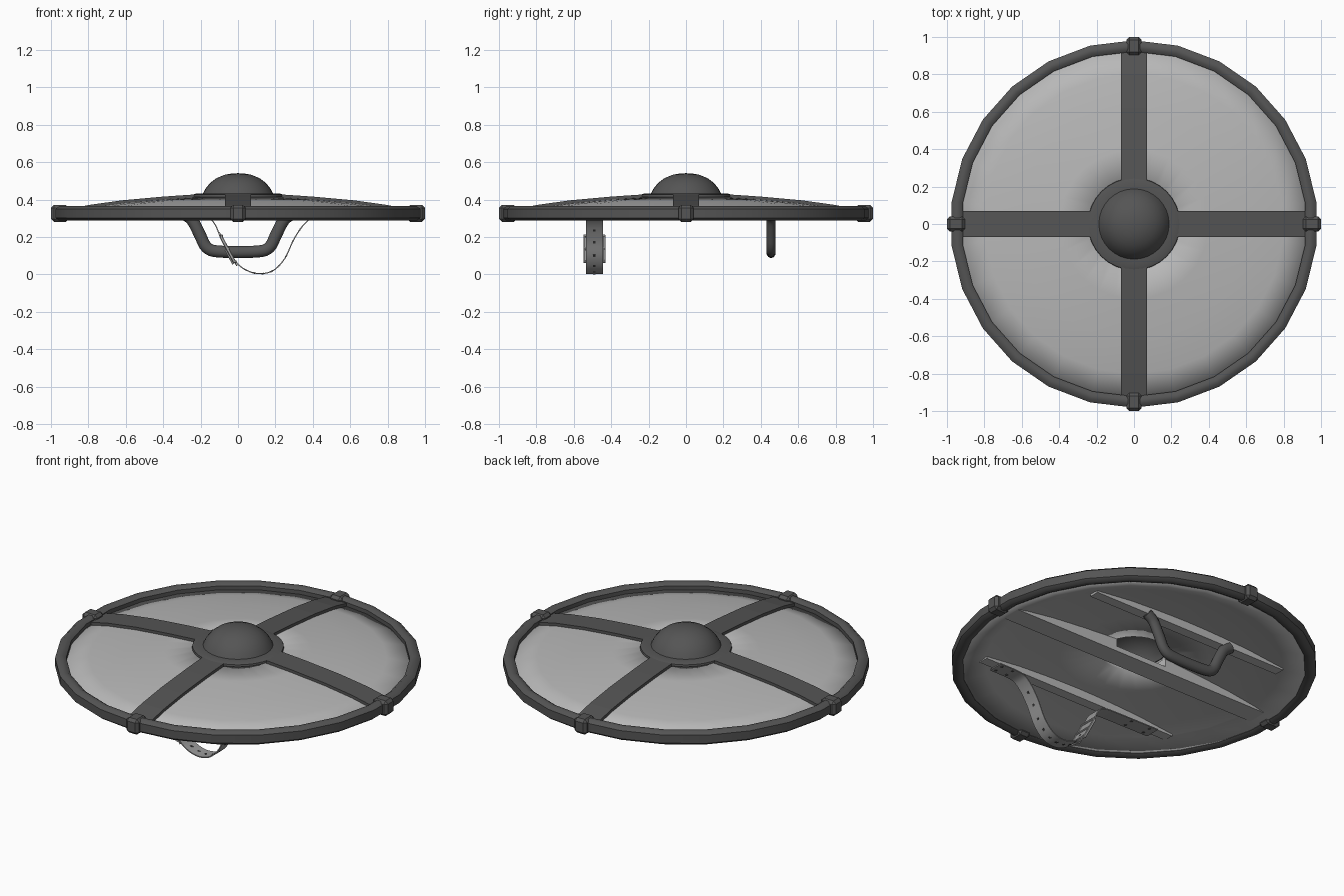
import bpy, bmesh, math
from mathutils import Vector, Matrix

if "Cube" in bpy.data.objects:
    bpy.data.objects.remove(bpy.data.objects["Cube"])


def material(name, value):
    m = bpy.data.materials.new(name)
    m.use_nodes = True
    colour = (value, value, value, 1)
    m.diffuse_color = colour
    m.node_tree.nodes["Principled BSDF"].inputs["Base Color"].default_value = colour
    return m


IRON = material("dark_iron", 0.09)
BOARD = material("pale_board", 0.48)
LEATHER = material("grey_leather", 0.33)
STEEL = material("buckle_steel", 0.4)
HOLE = material("hole_black", 0.04)


def build(name, verts, faces, mat, smooth=None):
    """Mesh object; smooth is an angle in degrees, or None for flat."""
    me = bpy.data.meshes.new(name)
    me.from_pydata([tuple(v) for v in verts], [], faces)
    bm = bmesh.new()
    bm.from_mesh(me)
    bmesh.ops.remove_doubles(bm, verts=bm.verts, dist=1e-5)
    bmesh.ops.recalc_face_normals(bm, faces=bm.faces)
    bm.to_mesh(me)
    bm.free()
    me.materials.append(mat)
    ob = bpy.data.objects.new(name, me)
    bpy.context.collection.objects.link(ob)
    if smooth:
        bpy.ops.object.select_all(action="DESELECT")
        ob.select_set(True)
        bpy.context.view_layer.objects.active = ob
        bpy.ops.object.shade_smooth_by_angle(angle=math.radians(smooth))
    return ob


def grid_faces(rows, cols, wrap_rows):
    last = rows if wrap_rows else rows - 1
    return [(i * cols + j, i * cols + (j + 1) % cols,
             (i + 1) % rows * cols + (j + 1) % cols, (i + 1) % rows * cols + j)
            for i in range(last) for j in range(cols)]


def lathe(name, profile, n, mat, smooth):
    """Spin a closed (radius, z) loop around z."""
    verts = []
    for i in range(n):
        a = math.pi / 2 + math.tau * i / n
        verts += [(r * math.cos(a), r * math.sin(a), z) for r, z in profile]
    return build(name, verts, grid_faces(n, len(profile), True), mat, smooth)


def rounded(points, steps=6):
    """Smooth path through (x, z) points."""
    p = [Vector(q) for q in points]
    p = [2 * p[0] - p[1]] + p + [2 * p[-1] - p[-2]]
    out = []
    for a, b, c, d in zip(p, p[1:], p[2:], p[3:]):
        for k in range(steps):
            t = k / steps
            out.append(0.5 * (2 * b + (c - a) * t + (2 * a - 5 * b + 4 * c - d) * t * t
                              + (3 * b - a - 3 * c + d) * t ** 3))
    return out + [p[-2]]


def tangent(path, i):
    return (path[min(i + 1, len(path) - 1)] - path[max(i - 1, 0)]).normalized()


def sweep(name, path, section, y, mat, smooth):
    """Carry a (normal, y) section along a path in the xz plane."""
    verts = []
    for i, p in enumerate(path):
        t = tangent(path, i)
        verts += [(p.x - t.y * a, y + b, p.y + t.x * a) for a, b in section]
    c, n = len(section), len(verts)
    faces = grid_faces(len(path), c, False) + [tuple(range(c)), tuple(range(n - c, n))]
    return build(name, verts, faces, mat, smooth)


def box(name, size, matrix, mat, bevel=0.0):
    me = bpy.data.meshes.new(name)
    bm = bmesh.new()
    bmesh.ops.create_cube(bm, size=1, matrix=matrix @ Matrix.Diagonal((*size, 1)))
    if bevel:
        bmesh.ops.bevel(bm, geom=bm.edges[:], offset=bevel, segments=1, affect="EDGES")
    bm.to_mesh(me)
    bm.free()
    me.materials.append(mat)
    ob = bpy.data.objects.new(name, me)
    bpy.context.collection.objects.link(ob)
    return ob


# Domed board with a central hole
TOP = [(0.18, 0.415), (0.4, 0.40), (0.62, 0.38), (0.8, 0.355), (0.94, 0.325)]
THICK = 0.03


def top_z(r):
    r = min(max(r, TOP[0][0]), TOP[-1][0])
    for (r0, z0), (r1, z1) in zip(TOP, TOP[1:]):
        if r <= r1:
            return z0 + (z1 - z0) * (r - r0) / (r1 - r0)


lathe("board", TOP + [(r, z - THICK) for r, z in reversed(TOP)], 26, BOARD, 180)

# Rim
lathe("rim", [(0.922, 0.297), (0.922, 0.352), (0.94, 0.365), (0.963, 0.365), (0.982, 0.35),
              (0.982, 0.302), (0.963, 0.287), (0.94, 0.287)], 26, IRON, 40)

# Hollow boss with a flange
dome = [(0.188, 0.432), (0.175, 0.457), (0.15, 0.488), (0.115, 0.515), (0.07, 0.533),
        (0.03, 0.54), (0.0, 0.541)]
inner = [(r * 0.93, z - 0.014) for r, z in reversed(dome)]
lathe("boss", [(0.235, 0.408), (0.247, 0.415), (0.245, 0.426), (0.225, 0.432)] + dome + inner
      + [(0.175, 0.408)], 32, IRON, 50)

# Cross bands and rim clamps
for k, side in enumerate(("left", "back", "right", "front")):
    turn = Matrix.Rotation(k * math.pi / 2, 4, "Z")
    verts = []
    for r in (0.2, 0.4, 0.62, 0.8, 0.93):
        z = top_z(r)
        verts += [turn @ Vector((r, w, z + h)) for w, h in
                  ((-0.07, -0.01), (0.07, -0.01), (0.07, 0.016), (-0.07, 0.016))]
    build("band_" + side, verts, grid_faces(5, 4, False) + [(0, 1, 2, 3), (16, 17, 18, 19)], IRON)
    box("clamp_" + side, (0.096, 0.082, 0.09), turn @ Matrix.Translation((0.952, 0, 0.326)),
        IRON, 0.016)


# Flat-bottomed battens that meet the curved underside
def batten(name, y, half, width, bottom, gap=0.0):
    xs = [half * i / 12 for i in range(-12, 13)]
    if gap:
        xs = sorted(xs + [s * (gap + e) for s in (-1, 1) for e in (0, 0.001)])
    verts = []
    for x in xs:
        top = max(top_z(math.hypot(x, y)) - THICK + 0.008, bottom + 0.006)
        if gap and abs(x) <= gap:
            top = bottom + 0.03
        verts += [(x, y + s * width / 2, z) for s, z in
                  ((-1, bottom), (1, bottom), (1, top), (-1, top))]
    n = len(verts)
    return build(name, verts, grid_faces(len(xs), 4, False)
                 + [(0, 1, 2, 3), (n - 4, n - 3, n - 2, n - 1)], BOARD)


batten("grip_batten", 0, 0.87, 0.12, 0.31, 0.17)
batten("handle_batten", 0.44, 0.65, 0.06, 0.315)
batten("strap_batten", -0.485, 0.65, 0.06, 0.315)

# Rigid handle
half = [(-0.29, 0.325), (-0.245, 0.29), (-0.205, 0.215), (-0.168, 0.145), (-0.1, 0.122)]
path = rounded(half + [(-x, z) for x, z in reversed(half)], 4)
ring = [(0.032 * math.cos(math.tau * i / 10), 0.026 * math.sin(math.tau * i / 10))
        for i in range(10)]
sweep("handle", path, ring, 0.455, IRON, 60)

# Leather arm strap: long strand and short buckle strand
SY = -0.49
flat = [(-0.003, -0.045), (0.003, -0.045), (0.003, 0.045), (-0.003, 0.045)]
long_path = rounded([(0.56, 0.311), (0.42, 0.308), (0.36, 0.275), (0.3, 0.19), (0.25, 0.085),
                     (0.19, 0.022), (0.12, 0.004), (0.05, 0.02), (-0.01, 0.065),
                     (-0.06, 0.15), (-0.1, 0.225)])
short_path = rounded([(-0.54, 0.311), (-0.3, 0.309), (-0.17, 0.303), (-0.125, 0.27),
                      (-0.09, 0.19), (-0.05, 0.11), (-0.005, 0.045)])
sweep("strap_long", long_path, flat, SY, LEATHER, 40)
sweep("strap_short", short_path, flat, SY, LEATHER, 40)


# Punched holes and rivets along the strap
def frame_at(path, i):
    t = tangent(path, i)
    rot = Matrix(((t.x, 0, -t.y), (0, 1, 0), (t.y, 0, t.x))).to_4x4()
    return Matrix.Translation((path[i].x, SY, path[i].y)) @ rot


for n, i in enumerate(range(15, len(long_path) - 8, 4)):
    box(f"strap_hole_{n}", (0.014, 0.014, 0.008), frame_at(long_path, i), HOLE)
for label, p, spots in (("long", long_path, (1, 4)), ("short", short_path, (1, 4))):
    for n, i in enumerate(spots):
        for s in (-1, 1):
            box(f"rivet_{label}_{n}_{s}", (0.014, 0.014, 0.012),
                frame_at(p, i) @ Matrix.Translation((0, s * 0.025, 0)), IRON, 0.003)

# Buckle frame, prong and keeper
buckle = Matrix.Translation((-0.055, SY, 0.135)) @ Matrix.Rotation(math.radians(62), 4, "Y")
for s in (-1, 1):
    box(f"buckle_side_{s}", (0.16, 0.012, 0.016),
        buckle @ Matrix.Translation((0, s * 0.053, 0)), STEEL, 0.003)
for n, x in enumerate((-0.078, 0.0, 0.078)):
    box(f"buckle_bar_{n}", (0.013, 0.118, 0.016), buckle @ Matrix.Translation((x, 0, 0.004)),
        STEEL, 0.003)
box("buckle_prong", (0.09, 0.01, 0.01), buckle @ Matrix.Translation((0.04, 0, -0.012)),
    STEEL, 0.002)
